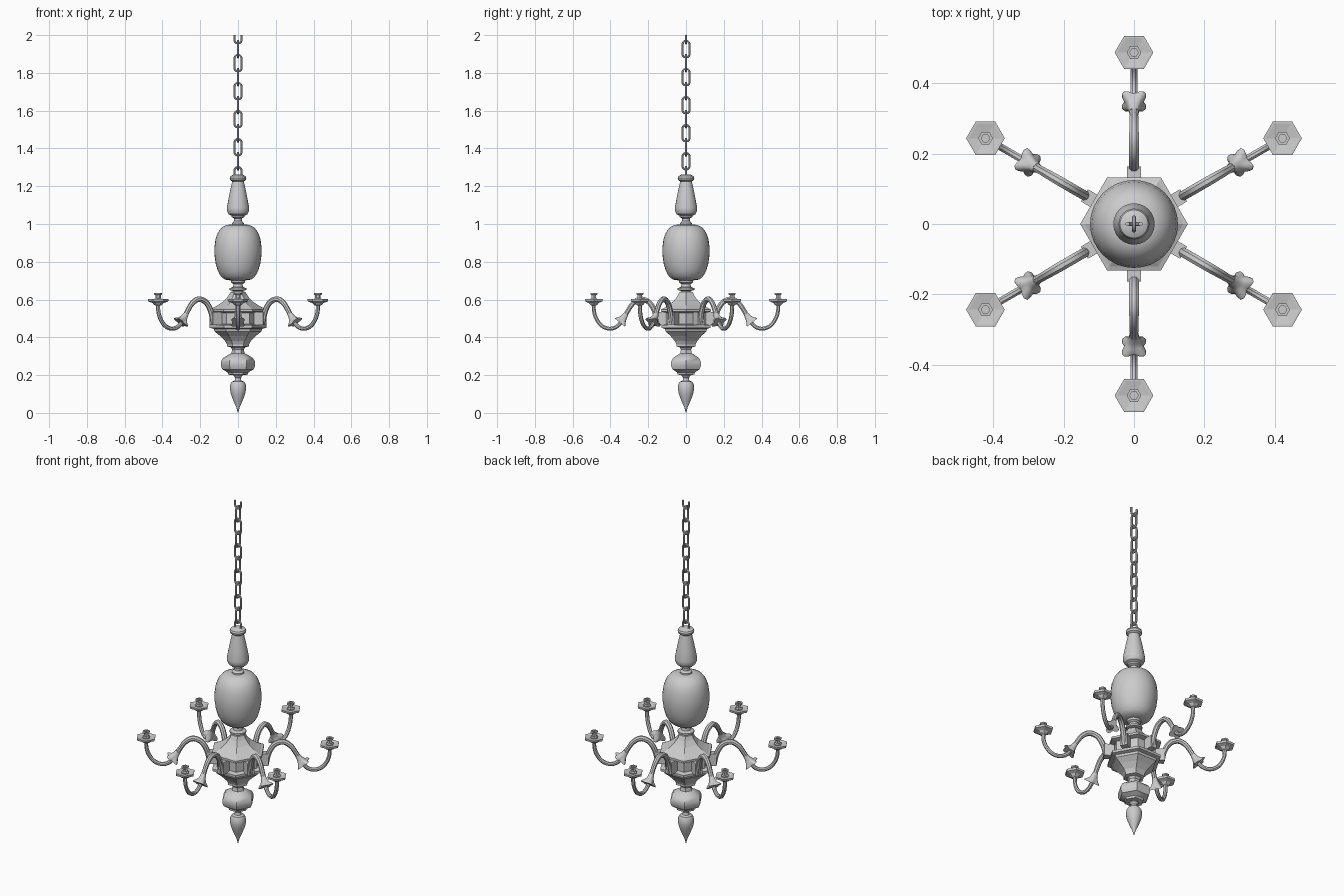
import bpy, bmesh, math
from math import sin, cos, pi
from mathutils import Vector

if "Cube" in bpy.data.objects:
    bpy.data.objects.remove(bpy.data.objects["Cube"])


def finish(name, bm, smooth=True, angle=35):
    bmesh.ops.remove_doubles(bm, verts=bm.verts, dist=1e-5)
    bmesh.ops.recalc_face_normals(bm, faces=bm.faces)
    me = bpy.data.meshes.new(name)
    bm.to_mesh(me)
    bm.free()
    ob = bpy.data.objects.new(name, me)
    bpy.context.collection.objects.link(ob)
    if smooth:
        bpy.ops.object.select_all(action='DESELECT')
        ob.select_set(True)
        bpy.context.view_layer.objects.active = ob
        bpy.ops.object.shade_smooth_by_angle(angle=math.radians(angle))
    return ob


def skin(bm, rings, closed=False):
    n = len(rings[0])
    pairs = list(zip(rings, rings[1:])) + ([(rings[-1], rings[0])] if closed else [])
    for a, b in pairs:
        for i in range(n):
            j = (i + 1) % n
            bm.faces.new((a[i], a[j], b[j], b[i]))
    if not closed:
        bm.faces.new(rings[0])
        bm.faces.new(rings[-1])


def lathe(name, prof, sides, x=0, phase=0, smooth=True):
    """Turn a (radius, z) profile around a vertical axis."""
    bm = bmesh.new()
    rings = [[bm.verts.new((x + r * cos(phase + 2 * pi * i / sides),
                            r * sin(phase + 2 * pi * i / sides), z))
              for i in range(sides)] for r, z in prof]
    skin(bm, rings)
    return finish(name, bm, smooth)


def spline(pts, steps=5):
    """Catmull-Rom through the points."""
    p = [Vector(q) for q in pts]
    p = [2 * p[0] - p[1]] + p + [2 * p[-1] - p[-2]]
    out = []
    for a, b, c, d in zip(p, p[1:], p[2:], p[3:]):
        for k in range(steps):
            t = k / steps
            out.append(0.5 * (2 * b + (c - a) * t + (2 * a - 5 * b + 4 * c - d) * t * t
                              + (3 * b - a - 3 * c + d) * t ** 3))
    return out + [p[-2]]


def sweep(name, pts, sides=8, closed=False, lobes=0, deep=0):
    """Tube along (x, z, radius) points lying in the xz plane."""
    bm = bmesh.new()
    rings, n = [], len(pts)
    rmax = max(p[2] for p in pts)
    for i, (x, z, r) in enumerate(pts):
        a = pts[(i - 1) % n] if closed else pts[max(i - 1, 0)]
        b = pts[(i + 1) % n] if closed else pts[min(i + 1, n - 1)]
        t = Vector((b[0] - a[0], 0, b[1] - a[1])).normalized()
        nrm, bi = Vector((-t.z, 0, t.x)), Vector((0, 1, 0))
        ring = []
        for k in range(sides):
            w = 2 * pi * (k + 0.5) / sides
            rr = r * (1 - deep * (r / rmax) ** 2 * (0.5 - 0.5 * cos(lobes * (w - pi / 4))))
            ring.append(bm.verts.new(Vector((x, 0, z)) + rr * (cos(w) * nrm + sin(w) * bi)))
        rings.append(ring)
    skin(bm, rings, closed)
    return finish(name, bm)


# Pointed bottom finial
lathe("bottom_finial", [(0.001, 0.0), (0.009, 0.03), (0.025, 0.065), (0.038, 0.1), (0.043, 0.125),
                        (0.041, 0.15), (0.033, 0.165), (0.018, 0.17), (0.015, 0.185), (0.024, 0.197),
                        (0.024, 0.215)], 24)

# Six-sided lower bulb
lathe("lower_bulb", [(0.03, 0.2), (0.052, 0.203), (0.055, 0.215), (0.082, 0.23), (0.091, 0.25),
                     (0.091, 0.27), (0.08, 0.29), (0.052, 0.307), (0.035, 0.315), (0.031, 0.335),
                     (0.038, 0.347), (0.058, 0.352), (0.058, 0.366)], 6)

# Six-sided hub with two flanges and a roof
lathe("hub", [(0.058, 0.362), (0.068, 0.38), (0.095, 0.408), (0.125, 0.432), (0.128, 0.445),
              (0.15, 0.45), (0.15, 0.464), (0.122, 0.47), (0.122, 0.53), (0.153, 0.536),
              (0.153, 0.548), (0.14, 0.552), (0.107, 0.57), (0.075, 0.592), (0.052, 0.618),
              (0.04, 0.64), (0.025, 0.643)], 6, smooth=False)

# Turned collar, large egg and pear above the hub
lathe("collar", [(0.03, 0.635), (0.022, 0.645), (0.044, 0.65), (0.044, 0.66), (0.026, 0.667),
                 (0.024, 0.682), (0.036, 0.69), (0.04, 0.71)], 24)
lathe("large_egg", [(0.03, 0.7), (0.07, 0.706), (0.09, 0.722), (0.106, 0.75), (0.118, 0.79),
                    (0.125, 0.84), (0.125, 0.875), (0.119, 0.92), (0.106, 0.956), (0.086, 0.982),
                    (0.06, 0.995), (0.03, 0.998)], 32)
lathe("pear", [(0.033, 0.99), (0.032, 1.005), (0.02, 1.015), (0.02, 1.03), (0.034, 1.037),
               (0.036, 1.045), (0.05, 1.052), (0.059, 1.07), (0.059, 1.085), (0.051, 1.13),
               (0.042, 1.175), (0.033, 1.215), (0.031, 1.225), (0.041, 1.232), (0.044, 1.243),
               (0.04, 1.253), (0.025, 1.261), (0.001, 1.263)], 24)

# Chain of alternating links, the top one cut in half
WIRE, HW, HS, PITCH = 0.006, 0.019, 0.025, 0.0742


def arc(cz, start, count=7):
    return [(HW * cos(start + pi * i / (count - 1)), cz + HW * sin(start + pi * i / (count - 1)), WIRE)
            for i in range(count)]


link = sweep("chain_link", arc(HS, 0) + arc(-HS, pi), 8, closed=True)
for k in range(1, 11):
    ob = link if k == 1 else bpy.data.objects.new("chain_link", link.data)
    if k > 1:
        bpy.context.collection.objects.link(ob)
    ob.location.z = 2 - PITCH * k
    ob.rotation_euler.z = pi / 2 * (k % 2)
half = sweep("top_half_link", [(-HW, 0, WIRE)] + arc(-HS, pi) + [(HW, 0, WIRE)], 8)
half.location.z = 2

# One arm along +x: block, thick scroll, flower, thin scroll, cup, candle socket
bm = bmesh.new()
bmesh.ops.create_cube(bm, size=1)
for v in bm.verts:
    v.co = Vector((0.136 + v.co.x * 0.054, v.co.y * 0.04, 0.5 + v.co.z * 0.07))
block = finish("arm_block", bm, smooth=False)
scroll = sweep("arm_inner_scroll", spline([
    (0.15, 0.47, 0.015), (0.165, 0.535, 0.015), (0.195, 0.585, 0.015), (0.24, 0.602, 0.015),
    (0.28, 0.58, 0.014), (0.308, 0.54, 0.013), (0.325, 0.51, 0.014)]))
flower = sweep("arm_flower", [(0.318, 0.523, 0.014), (0.329, 0.506, 0.018), (0.338, 0.493, 0.026),
                              (0.346, 0.483, 0.042), (0.35, 0.478, 0.045), (0.342, 0.488, 0.024),
                              (0.334, 0.499, 0.012)][:5], 24, lobes=4, deep=0.38)
stem = sweep("arm_outer_scroll", spline([
    (0.325, 0.51, 0.011), (0.348, 0.474, 0.011), (0.375, 0.452, 0.011), (0.41, 0.446, 0.011),
    (0.448, 0.463, 0.011), (0.475, 0.5, 0.011), (0.487, 0.54, 0.011), (0.488, 0.58, 0.011)]))
cup = lathe("drip_cup", [(0.013, 0.568), (0.022, 0.573), (0.03, 0.582), (0.053, 0.59), (0.055, 0.602),
                         (0.048, 0.602), (0.02, 0.597)], 6, 0.488, pi / 6, False)
socket = lathe("candle_socket", [(0.021, 0.595), (0.021, 0.603), (0.014, 0.607), (0.014, 0.623),
                                 (0.021, 0.627), (0.021, 0.635), (0.012, 0.635), (0.012, 0.615)],
               6, 0.488, pi / 6, False)

# Six copies around the hub
for k in range(6):
    for part in (block, scroll, flower, stem, cup, socket):
        ob = part
        if k:
            ob = bpy.data.objects.new(part.name, part.data)
            bpy.context.collection.objects.link(ob)
        ob.rotation_euler.z = pi / 6 + k * pi / 3
